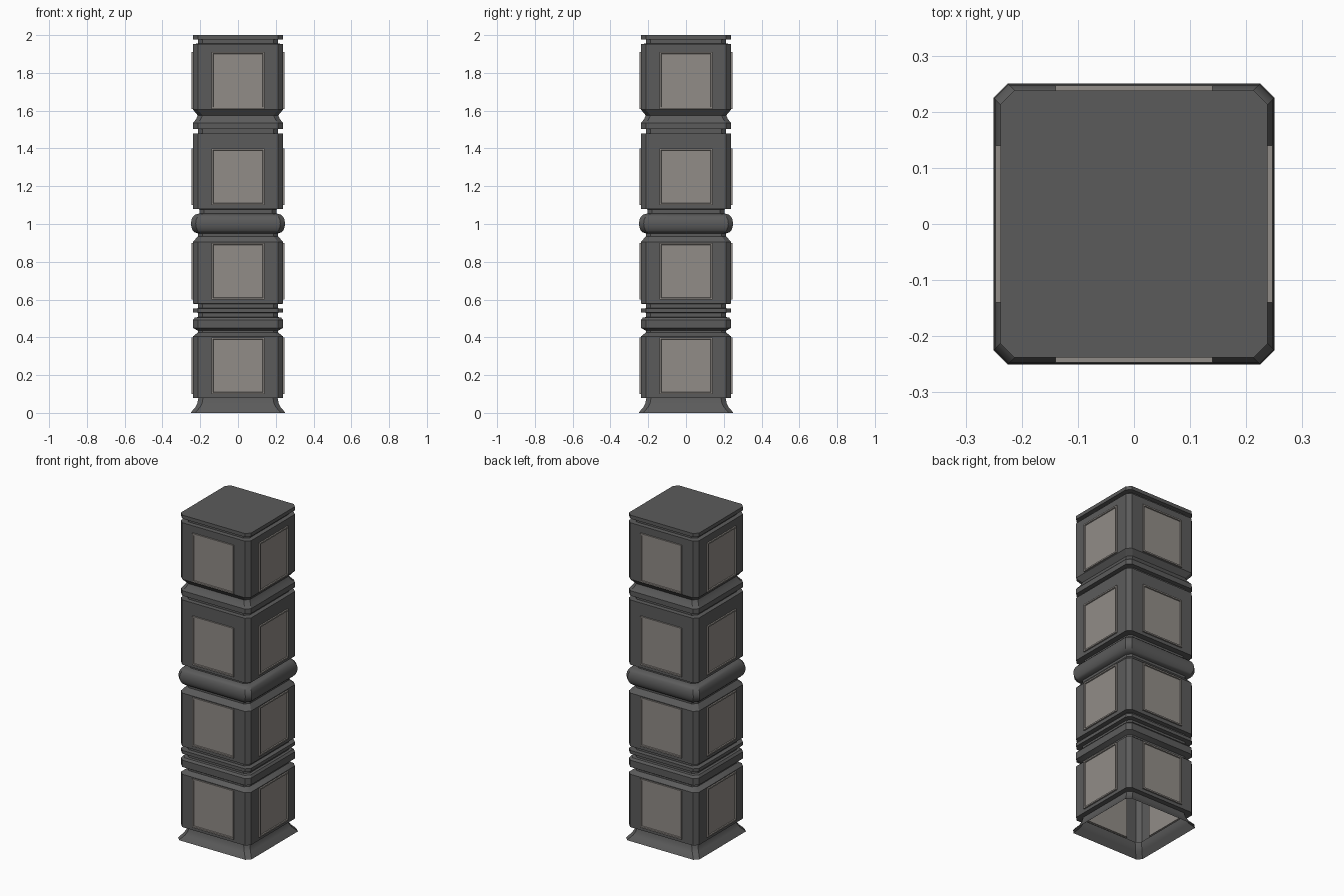
import bpy, bmesh, math
from mathutils import Matrix

if "Cube" in bpy.data.objects:
    bpy.data.objects.remove(bpy.data.objects["Cube"])


def material(name, rgb):
    m = bpy.data.materials.new(name)
    m.diffuse_color = (*rgb, 1)
    m.use_nodes = True
    m.node_tree.nodes["Principled BSDF"].inputs["Base Color"].default_value = m.diffuse_color
    return m


DARK = material("dark grey metal", (0.105, 0.105, 0.105))
LIGHT = material("warm grey panel", (0.285, 0.265, 0.245))
CUT = 0.025  # corner chamfer


def finish(name, bm, mat):
    me = bpy.data.meshes.new(name)
    bmesh.ops.recalc_face_normals(bm, faces=bm.faces)
    bm.to_mesh(me)
    bm.free()
    me.materials.append(mat)
    ob = bpy.data.objects.new(name, me)
    bpy.context.collection.objects.link(ob)
    return ob


# Pillar shell: chamfered square section swept up a moulding profile (half width, z)
N, B = 0.213, 0.238
profile = [(0.25, 0), (0.245, 0.008), (0.226, 0.03), (0.215, 0.052), (0.21, 0.078),
           (B, 0.08), (B, 0.405), (N, 0.425), (N, 0.435), (B, 0.45), (B, 0.492),
           (0.228, 0.505), (N, 0.507), (N, 0.53), (B, 0.532), (B, 0.552), (N, 0.554),
           (N, 0.576), (B, 0.578), (B, 0.905), (N, 0.935), (N, 0.95)]
# rounded belt in the middle
profile += [(0.218 + 0.031 * math.cos(a), 1.002 + 0.05 * math.sin(a))
            for a in [math.radians(-90 + 22.5 * i) for i in range(9)]]
profile += [(N - 0.008, 1.055), (N - 0.008, 1.078), (B, 1.08), (B, 1.478), (N, 1.48),
            (N, 1.502), (B, 1.504), (B, 1.535), (0.222, 1.555), (N, 1.575),
            (B, 1.605), (B, 1.953), (N, 1.955), (N, 1.976), (B, 1.978), (B, 2.0)]

bm = bmesh.new()
rings = []
for h, z in profile:
    c = h - CUT
    pts = [(h, -c), (h, c), (c, h), (-c, h), (-h, c), (-h, -c), (-c, -h), (c, -h)]
    rings.append([bm.verts.new((x, y, z)) for x, y in pts])
for a, b in zip(rings, rings[1:]):
    for i in range(8):
        j = (i + 1) % 8
        bm.faces.new((a[i], a[j], b[j], b[i]))
bm.faces.new(rings[-1])
pillar = finish("pillar_body", bm, DARK)
bpy.context.view_layer.objects.active = pillar
pillar.select_set(True)
bpy.ops.object.shade_smooth_by_angle(angle=math.radians(30))

# Framed panels: four sides on four tiers, each with a recessed centre
for tier, z in enumerate((0.25, 0.75, 1.25, 1.76), 1):
    hz = 0.15
    for side in range(4):
        bm = bmesh.new()
        bmesh.ops.create_cube(bm, size=1, matrix=Matrix.Translation((0, -0.236, z))
                              @ Matrix.Diagonal((0.28, 0.022, hz * 2, 1)))
        bm.faces.ensure_lookup_table()
        bm.normal_update()
        front = [f for f in bm.faces if f.normal.y < -0.9]
        bmesh.ops.inset_region(bm, faces=front, thickness=0.012)
        bmesh.ops.inset_region(bm, faces=front, thickness=0.003, depth=-0.006)
        bmesh.ops.rotate(bm, verts=bm.verts, cent=(0, 0, 0),
                         matrix=Matrix.Rotation(side * math.pi / 2, 3, 'Z'))
        finish(f"panel_tier{tier}_side{side + 1}", bm, LIGHT)
